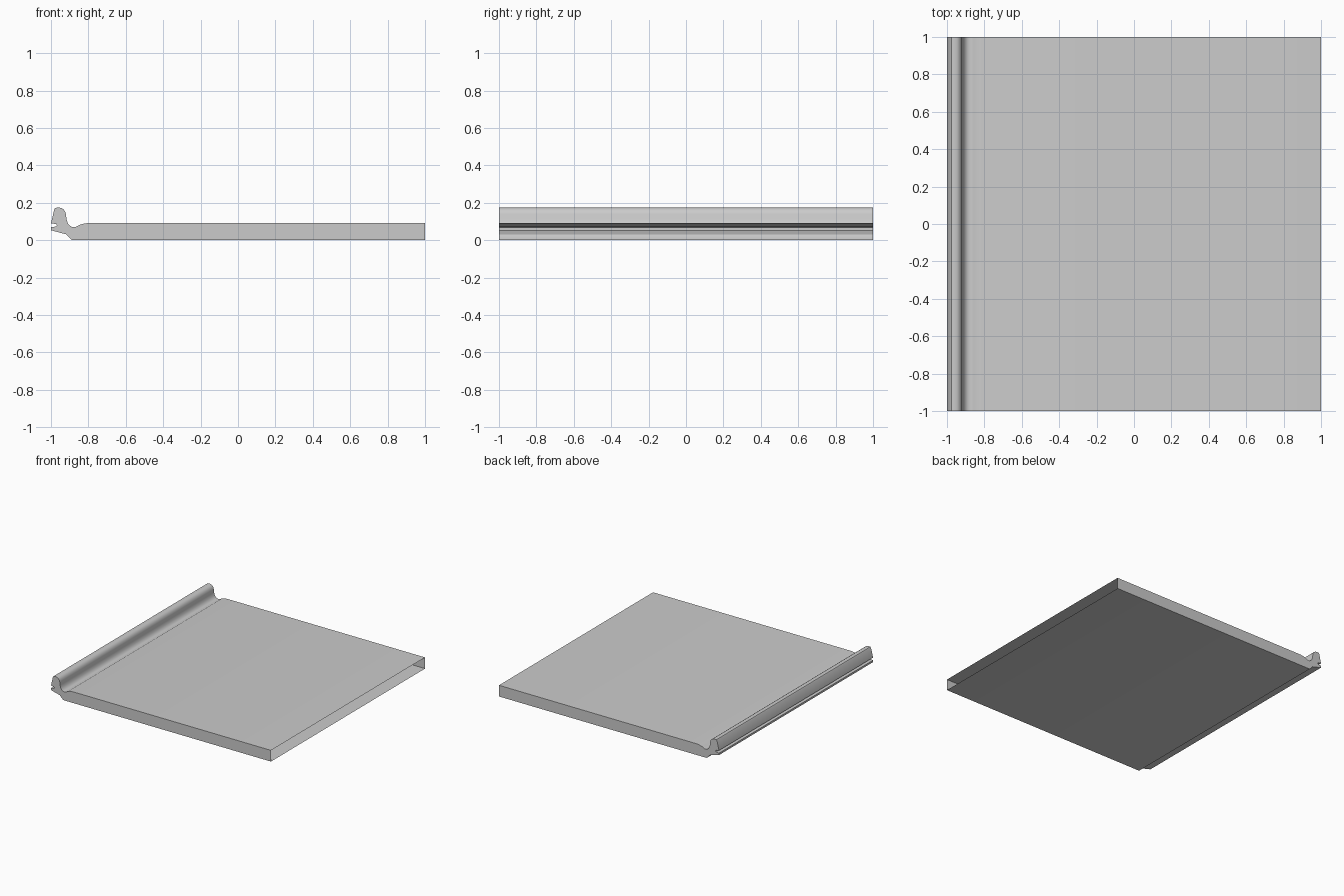
import bpy, bmesh

if "Cube" in bpy.data.objects:
    bpy.data.objects.remove(bpy.data.objects["Cube"])

# Cross-section (x, z): from the top right edge, round the lip and groove, to the bottom right edge
profile = [
    (1.0, 0.092), (-0.80, 0.092), (-0.825, 0.088), (-0.845, 0.083),
    (-0.858, 0.075), (-0.872, 0.070), (-0.888, 0.071), (-0.900, 0.078),
    (-0.911, 0.092), (-0.917, 0.113), (-0.920, 0.140), (-0.925, 0.155),
    (-0.934, 0.166), (-0.946, 0.173), (-0.962, 0.174), (-0.976, 0.173),
    (-0.982, 0.166), (-1.0, 0.090),
    (-0.972, 0.086), (-0.968, 0.079), (-0.974, 0.073), (-1.0, 0.069),  # groove
    (-1.0, 0.053), (-0.918, 0.031), (-0.893, 0.004), (-0.885, 0.0), (1.0, 0.0),
]

# Extruded panel skin with capped sides, open at the right end
bm = bmesh.new()
front = [bm.verts.new((x, -1, z)) for x, z in profile]
back = [bm.verts.new((x, 1, z)) for x, z in profile]
for i in range(len(profile) - 1):
    bm.faces.new((front[i], front[i + 1], back[i + 1], back[i]))
bm.faces.new(front[::-1])
bm.faces.new(back)
bmesh.ops.recalc_face_normals(bm, faces=bm.faces[:])
if max(bm.faces, key=lambda f: f.calc_center_median().z + 10 * (f.calc_area() > 3.5)
       ).normal.z < 0:
    bmesh.ops.reverse_faces(bm, faces=bm.faces[:])

mesh = bpy.data.meshes.new("edge_panel")
bm.to_mesh(mesh)
bm.free()
panel = bpy.data.objects.new("edge_panel", mesh)
bpy.context.collection.objects.link(panel)

# Smooth the rounded lip and keep the sharp edges
bpy.context.view_layer.objects.active = panel
panel.select_set(True)
bpy.ops.object.shade_smooth_by_angle()
